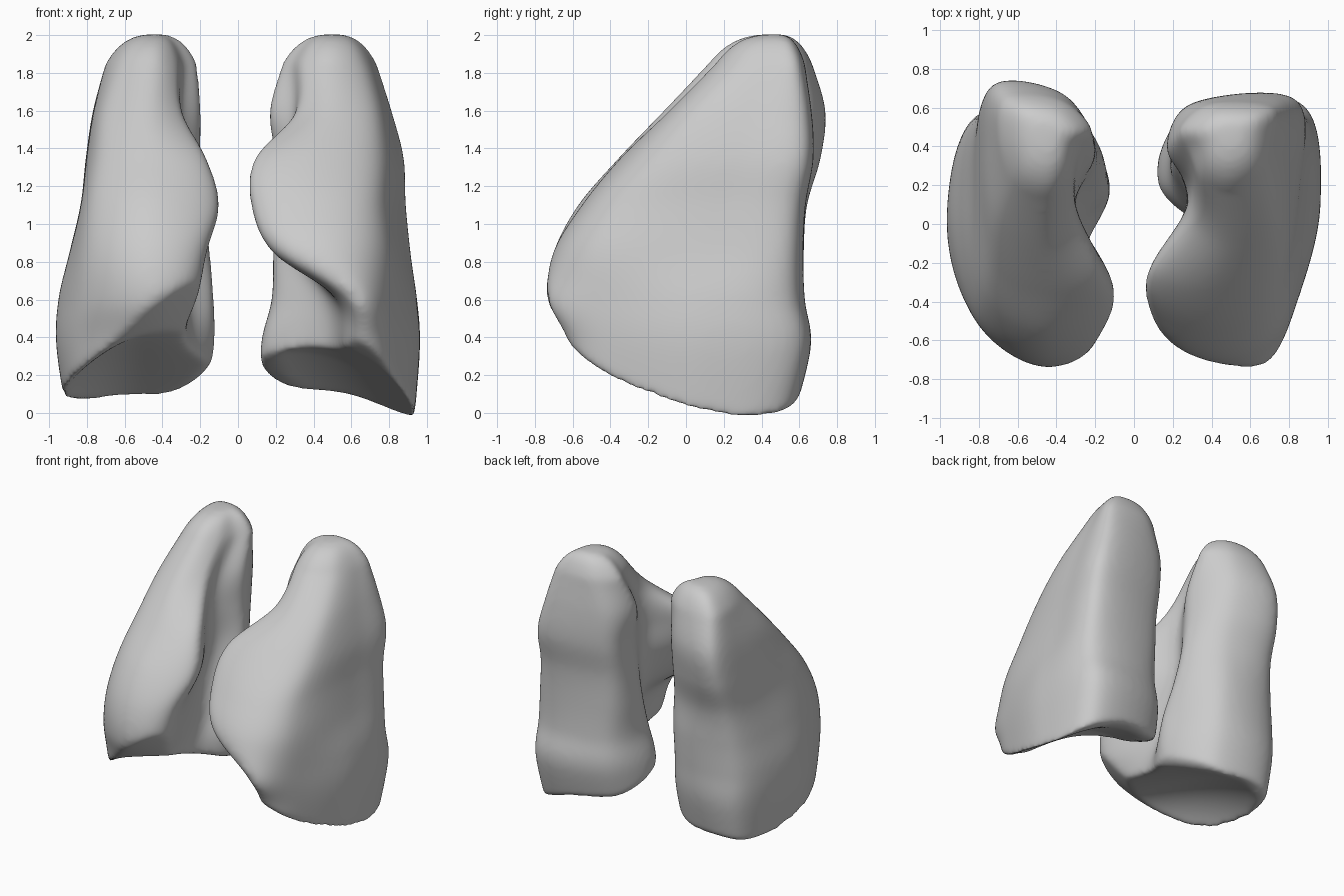
import bpy, bmesh, math

if "Cube" in bpy.data.objects:
    bpy.data.objects.remove(bpy.data.objects["Cube"])

LEVELS = [1.85, 1.6, 1.35, 1.1, 0.85, 0.6, 0.35, -0.05]

# Cross-sections, top to bottom. Points run: back-outer, outer, front-outer,
# front, front-inner, hilum hollow, inner-back, back
RIGHT = [
    [(.71,.61),(.72,.45),(.66,.25),(.50,.16),(.35,.22),(.28,.38),(.23,.50),(.40,.63)],
    [(.77,.65),(.80,.35),(.73,.02),(.50,-.09),(.32,.00),(.29,.22),(.16,.40),(.30,.63)],
    [(.83,.66),(.86,.30),(.75,-.20),(.40,-.35),(.08,-.25),(.27,.10),(.19,.40),(.30,.63)],
    [(.84,.61),(.87,.20),(.75,-.40),(.40,-.56),(.06,-.42),(.27,.10),(.19,.35),(.30,.59)],
    [(.86,.59),(.90,.15),(.79,-.50),(.50,-.71),(.18,-.58),(.32,.03),(.18,.30),(.30,.58)],
    [(.87,.59),(.95,.10),(.82,-.48),(.68,-.73),(.54,-.65),(.47,-.13),(.18,.22),(.30,.58)],
    [(.87,.63),(.97,.10),(.84,-.42),(.71,-.62),(.58,-.54),(.48,-.14),(.12,.20),(.28,.59)],
    [(.84,.54),(.94,.10),(.83,-.36),(.71,-.56),(.58,-.49),(.48,-.15),(.12,.22),(.30,.50)],
]
LEFT = [
    [(.66,.66),(.70,.45),(.62,.20),(.45,.12),(.33,.22),(.28,.38),(.21,.50),(.38,.65)],
    [(.72,.73),(.77,.40),(.71,.02),(.48,-.12),(.30,.00),(.30,.20),(.19,.40),(.36,.68)],
    [(.75,.70),(.81,.30),(.74,-.20),(.45,-.36),(.16,-.25),(.30,.10),(.19,.38),(.36,.65)],
    [(.77,.61),(.84,.15),(.78,-.38),(.45,-.58),(.09,-.40),(.30,.08),(.17,.35),(.36,.60)],
    [(.80,.57),(.90,.10),(.81,-.48),(.48,-.71),(.16,-.56),(.30,.00),(.14,.30),(.35,.60)],
    [(.82,.56),(.96,.08),(.84,-.48),(.50,-.74),(.22,-.61),(.27,-.05),(.12,.20),(.33,.58)],
    [(.82,.56),(.97,.05),(.87,-.40),(.55,-.64),(.34,-.54),(.24,-.12),(.12,.20),(.33,.56)],
    [(.80,.49),(.91,.05),(.82,-.37),(.55,-.57),(.34,-.49),(.24,-.08),(.18,.20),(.35,.47)],
]


def spline(p0, p1, p2, p3, t):
    """Catmull-Rom interpolation of tuples."""
    return tuple(0.5 * (2*b + (c-a)*t + (2*a-5*b+4*c-d)*t*t + (3*b-a-3*c+d)*t**3)
                 for a, b, c, d in zip(p0, p1, p2, p3))


def closed_curve(pts, steps=8):
    n = len(pts)
    pts = [(0.51 + (x - 0.51) * 0.98, y * 0.985) for x, y in pts]
    return [spline(pts[i-1], pts[i], pts[(i+1) % n], pts[(i+2) % n], k / steps)
            for i in range(n) for k in range(steps)]


def lung(name, sections, apex, side, base):
    # Wall rings, interpolated between the cross-sections
    keys = [[(x, y, z) for x, y in closed_curve(s)] for s, z in zip(sections, LEVELS)]
    rings, last = [], len(keys) - 1
    for i in range(last):
        a, b, c, d = keys[max(i-1, 0)], keys[i], keys[i+1], keys[min(i+2, last)]
        for k in range(30):
            rings.append([spline(*q, k / 30) for q in zip(a, b, c, d)])
    rings.append(keys[-1])

    # Rounded apex, continuing the slope of the walls
    def shrink(ring, centre, f, z):
        return [(centre[0] + (p[0]-centre[0])*f, centre[1] + (p[1]-centre[1])*f, z) for p in ring]
    top = keys[0]
    for k in range(1, 12):
        f = 1 - k / 12
        rings.insert(0, shrink(top, apex, f, LEVELS[0] + 0.155 * (1 - f**2.9)))
    # Underside, filled toward its middle
    for k in range(1, 12):
        rings.append(shrink(keys[-1], (0.6, 0.0), 1 - k / 12, LEVELS[-1]))

    bm = bmesh.new()
    rows = [[bm.verts.new((side * x, y, max(z, base(x, y)))) for x, y, z in r] for r in rings]
    n = len(rows[0])
    for r, s in zip(rows, rows[1:]):
        for i in range(n):
            bm.faces.new((r[i], r[(i+1) % n], s[(i+1) % n], s[i]))
    bm.faces.new(rows[0])
    bm.faces.new(rows[-1][::-1])
    bmesh.ops.recalc_face_normals(bm, faces=bm.faces)
    mesh = bpy.data.meshes.new(name)
    bm.to_mesh(mesh)
    bm.free()
    ob = bpy.data.objects.new(name, mesh)
    bpy.context.collection.objects.link(ob)
    # Even out the skin and soften its rims
    rm = ob.modifiers.new("skin", 'REMESH')
    rm.mode, rm.voxel_size, rm.use_smooth_shade = 'VOXEL', 0.016, True
    sm = ob.modifiers.new("soften", 'SMOOTH')
    sm.factor, sm.iterations = 0.5, 25
    return ob


def dome(x, y, cx, cy, height):
    return height * max(0, 1 - ((x-cx) / 0.38)**2 - ((y-cy) / 0.55)**2)


# Hollow, tilted undersides resting on the diaphragm
def right_base(x, y):
    back = min(1, max(0, (y - 0.1) / 0.4))
    rim = max(-0.02, (0.45 - 0.22 * back) * (0.88 - x)) + 0.3 * (y - 0.35)**2
    return rim - 0.01 + max(0, y - 0.45)**2 + dome(x, y, 0.58, 0.05, 0.12)


def left_base(x, y):
    rim = 0.07 + 0.33 * (y - 0.35)**2 * (1 + 1.2 * (0.7 - x))
    rim += 1.4 * max(0, 0.5 - x)**2 + 2 * max(0, y - 0.45)**2
    return rim + dome(x, y, 0.55, -0.02, 0.18)


lung("right_lung", RIGHT, (0.50, 0.48), 1, right_base)
lung("left_lung", LEFT, (0.43, 0.47), -1, left_base)
